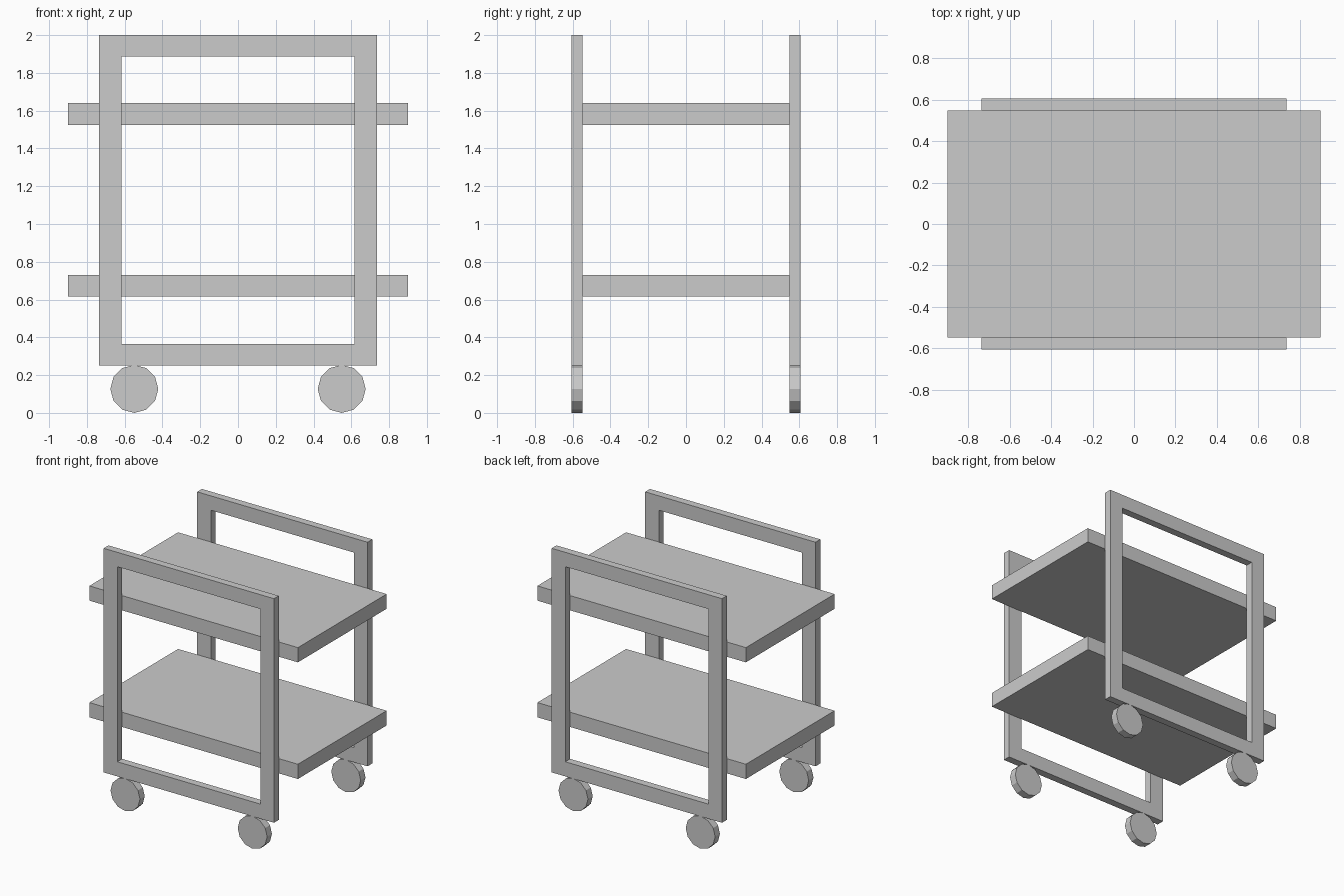
import bpy, bmesh
from math import pi, sin, cos

if "Cube" in bpy.data.objects:
    bpy.data.objects.remove(bpy.data.objects["Cube"])

SHELF_Y = 0.547    # half depth of the shelves, inner face of the frames
FRAME_Y = 0.606    # outer face of the frames


def make_object(name, bm):
    bmesh.ops.recalc_face_normals(bm, faces=bm.faces[:])
    mesh = bpy.data.meshes.new(name)
    bm.to_mesh(mesh)
    bm.free()
    obj = bpy.data.objects.new(name, mesh)
    bpy.context.collection.objects.link(obj)
    return obj


def box(name, lo, hi):
    bm = bmesh.new()
    bmesh.ops.create_cube(bm, size=1)
    for v in bm.verts:
        v.co = [(a + b) / 2 + c * (b - a) for a, b, c in zip(lo, hi, v.co)]
    return make_object(name, bm)


def rect(x, z0, z1):
    return [(-x, z0), (x, z0), (x, z1), (-x, z1)]


def frame(name, outer, inner, y0, y1):
    """Rectangular ring in the xz plane, extruded along y."""
    bm = bmesh.new()
    loops = [[bm.verts.new((x, y, z)) for x, z in prof]
             for prof, y in ((outer, y0), (outer, y1), (inner, y1), (inner, y0))]
    for a, b in zip(loops, loops[1:] + loops[:1]):
        for i in range(4):
            j = (i + 1) % 4
            bm.faces.new((a[i], a[j], b[j], b[i]))
    return make_object(name, bm)


def wheel(name, x, z, r, y0, y1, sides=12):
    """Low-poly disc with its axle along y."""
    bm = bmesh.new()
    ring = [(x + r * cos(2 * pi * i / sides), z + r * sin(2 * pi * i / sides))
            for i in range(sides)]
    a, b = [[bm.verts.new((px, y, pz)) for px, pz in ring] for y in (y0, y1)]
    bm.faces.new(a)
    bm.faces.new(b)
    for i in range(sides):
        j = (i + 1) % sides
        bm.faces.new((a[i], a[j], b[j], b[i]))
    return make_object(name, bm)


# Two shelves
for name, z0, z1 in (("lower_shelf", 0.615, 0.73), ("upper_shelf", 1.525, 1.64)):
    box(name, (-0.9, -SHELF_Y, z0), (0.9, SHELF_Y, z1))

# Side frames with a pair of wheels under each
for side, s in (("front", -1), ("back", 1)):
    y0, y1 = sorted((s * SHELF_Y, s * FRAME_Y))
    frame(side + "_frame", rect(0.735, 0.252, 2.0), rect(0.617, 0.366, 1.888), y0, y1)
    for hand, x in (("left", -0.549), ("right", 0.549)):
        wheel(f"{side}_{hand}_wheel", x, 0.127, 0.127, y0, y1)
